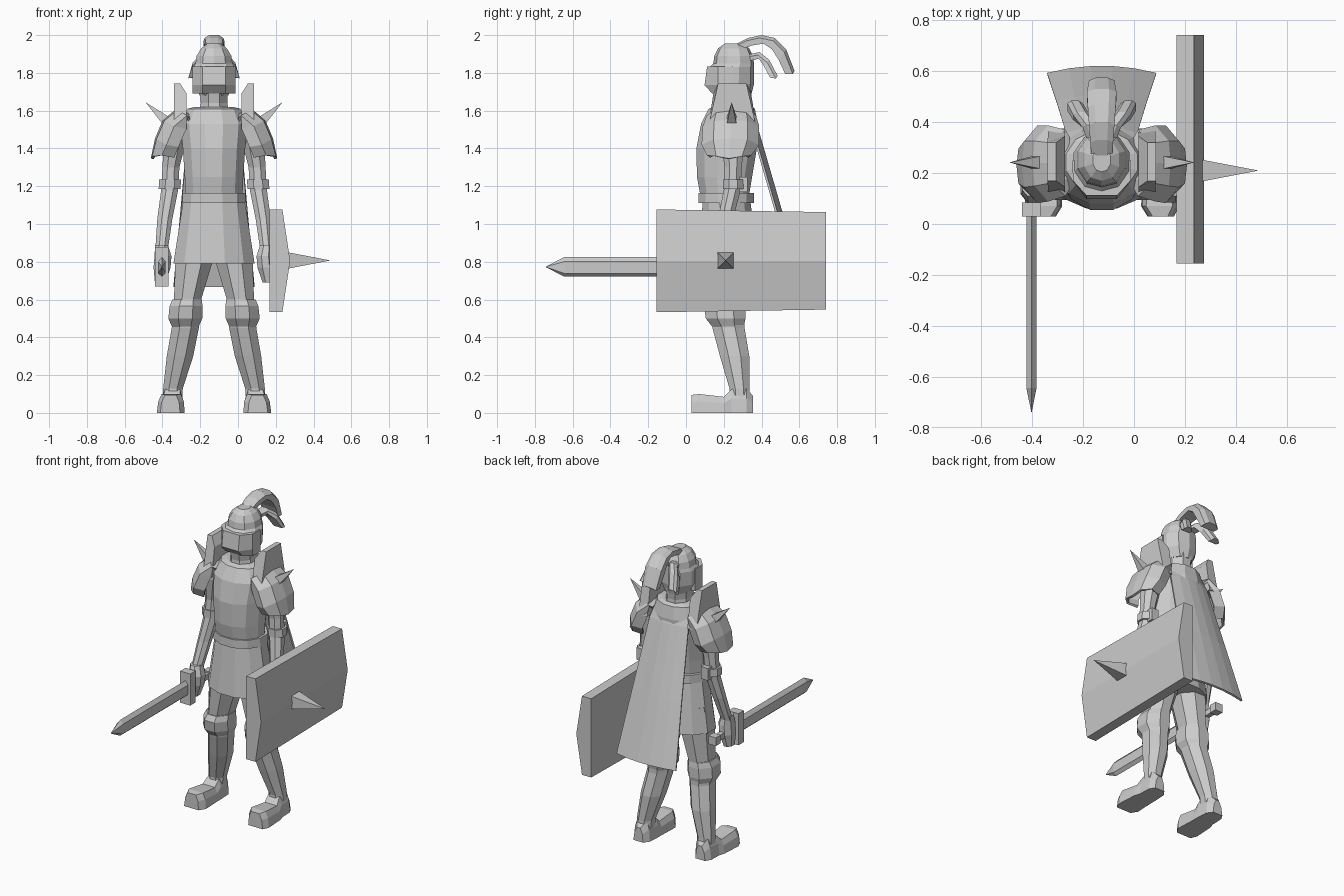
import bpy, bmesh, math
from mathutils import Vector

CX = -0.127  # body mirror plane

steel = bpy.data.materials.new("steel_grey")
steel.diffuse_color = (0.6, 0.6, 0.6, 1)


def finish(name, bm):
    bmesh.ops.recalc_face_normals(bm, faces=bm.faces)
    me = bpy.data.meshes.new(name)
    bm.to_mesh(me)
    bm.free()
    me.materials.append(steel)
    ob = bpy.data.objects.new(name, me)
    bpy.context.collection.objects.link(ob)
    return ob


def skin(name, rings):
    """Skin equal-length point rings and cap both ends."""
    bm = bmesh.new()
    vs = [[bm.verts.new(p) for p in r] for r in rings]
    n = len(vs[0])
    for a, b in zip(vs, vs[1:]):
        for i in range(n):
            j = (i + 1) % n
            bm.faces.new((a[i], a[j], b[j], b[i]))
    bm.faces.new(vs[0])
    bm.faces.new(vs[-1])
    return finish(name, bm)


def loft(name, rows, n=8, s=1):
    """Rows of (x offset, half width, y front, y back, z)."""
    k = 1 / math.cos(math.pi / n)
    rings = []
    for ox, rx, y0, y1, z in rows:
        ring = []
        for i in range(n):
            a = 2 * math.pi * (i + 0.5) / n
            x = max(-1, min(1, k * math.cos(a)))
            y = max(-1, min(1, k * math.sin(a)))
            ring.append((CX + s * (ox + rx * x), (y0 + y1) / 2 + (y1 - y0) / 2 * y, z))
        rings.append(ring)
    return skin(name, rings)


def box(name, x0, x1, y0, y1, z0, z1):
    return skin(name, [[(x0, y0, z), (x1, y0, z), (x1, y1, z), (x0, y1, z)] for z in (z0, z1)])


def spike(name, base, tip, r):
    """Four-sided spike with edges facing y and up."""
    base, tip = Vector(base), Vector(tip)
    d = (tip - base).normalized()
    u = Vector((0, 1, 0))
    w = d.cross(u)
    bm = bmesh.new()
    ring = [bm.verts.new(base + r * (u * a + w * b)) for a, b in ((1, 1), (-1, 1), (-1, -1), (1, -1))]
    t = bm.verts.new(tip)
    for i in range(4):
        bm.faces.new((ring[i], ring[(i + 1) % 4], t))
    bm.faces.new(ring)
    return finish(name, bm)


def plume(name, rows, s=1):
    """Curved feather: rows of (x offset, half width, outer y, outer z, inner y, inner z)."""
    return skin(name, [[(CX + s * (o - h), yi, zi), (CX + s * (o - h), yo - .01, zo - .015),
                        (CX + s * (o - h * .5), yo, zo), (CX + s * (o + h * .5), yo, zo),
                        (CX + s * (o + h), yo - .01, zo - .015), (CX + s * (o + h), yi, zi)]
                       for o, h, yo, zo, yi, zi in rows])


# Torso, belt and skirt
loft("breastplate", [(0, .15, .08, .33, 1.13), (0, .155, .058, .35, 1.25), (0, .165, .055, .375, 1.4),
                     (0, .18, .08, .38, 1.53), (0, .14, .12, .365, 1.61), (0, .10, .15, .345, 1.62)], 12)
loft("belt", [(0, .168, .065, .36, 1.11), (0, .166, .065, .36, 1.165)], 12)
loft("skirt", [(0, .215, .06, .38, .79), (0, .162, .09, .34, 1.13)], 12)

# Head
loft("neck", [(0, .085, .15, .34, 1.57), (0, .07, .155, .335, 1.64), (0, .075, .14, .345, 1.72)])
loft("helmet", [(0, .075, .15, .345, 1.68), (0, .108, .12, .36, 1.74), (0, .11, .125, .36, 1.83),
                (0, .098, .145, .36, 1.85), (0, .092, .15, .355, 1.89), (0, .068, .17, .335, 1.93),
                (0, .035, .205, .30, 1.955)], 10)
# Visor plate wrapped round the front of the helmet
skin("visor", [[(CX + x, y, z) for x, y in ((-.115, .25), (-.113, .17), (-.06, f), (.06, f), (.113, .17), (.115, .25))]
               for z, f in ((1.69, .14), (1.735, .098), (1.835, .112))])
plume("main_plume", [(0, .04, .27, 1.955, .28, 1.92), (0, .045, .33, 1.985, .35, 1.945),
                     (0, .05, .40, 2.0, .41, 1.955), (0, .055, .47, 1.985, .455, 1.925),
                     (0, .058, .53, 1.925, .49, 1.87), (0, .05, .575, 1.81, .525, 1.795)])

# Cape: a flared sheet, slightly bowed
bm = bmesh.new()
grid = []
for y, z, w in ((.35, 1.585, .12), (.385, 1.5, .14), (.51, 1.07, .178), (.622, .67, .215)):
    grid.append([bm.verts.new((CX + w * t, y - .028 * t * t, z)) for t in (-1, -.6, -.2, .2, .6, 1)])
for a, b in zip(grid, grid[1:]):
    for i in range(5):
        bm.faces.new((a[i], a[i + 1], b[i + 1], b[i]))
cape = finish("cape", bm)
cape.modifiers.new("thickness", "SOLIDIFY").thickness = .012

for s, side in ((-1, "right"), (1, "left")):
    X = lambda o: CX + s * o
    # Head side feathers
    plume(side + "_plume", [(.02, .03, .32, 1.895, .32, 1.86), (.045, .03, .39, 1.91, .385, 1.875),
                            (.08, .033, .44, 1.87, .41, 1.84), (.105, .03, .485, 1.785, .445, 1.775)], s)
    # Leg armour
    loft(side + "_leg", [(.22, .05, .23, .34, .06), (.217, .052, .23, .335, .13), (.18, .07, .18, .335, .3),
                         (.152, .072, .14, .31, .45), (.14, .072, .12, .31, .6),
                         (.108, .097, .11, .33, .79), (.10, .09, .12, .32, .95)], 8, s)
    loft(side + "_knee_guard", [(.152, .07, .14, .305, .455), (.152, .09, .105, .315, .50),
                                (.148, .087, .095, .315, .565), (.142, .078, .115, .31, .6)], 8, s)
    # Boot, skinned from heel to toe
    skin(side + "_boot", [[(X(a), y, 0), (X(b), y, 0), (X(b - .008), y, h * .6), (X(b - .025), y, h),
                           (X(a + .02), y, h), (X(a + .005), y, h * .6)]
                          for y, a, b, h in ((.03, .18, .285, .095), (.07, .155, .303, .10), (.2, .16, .295, .085),
                                             (.24, .16, .283, .125), (.32, .165, .28, .13), (.355, .19, .26, .09))])
    # Arm, elbow band and fist
    loft(side + "_arm", [(.278, .033, .12, .19, .86), (.26, .04, .17, .25, 1.03), (.235, .045, .2, .29, 1.18),
                         (.228, .045, .205, .295, 1.3), (.205, .06, .18, .31, 1.45), (.18, .05, .19, .3, 1.55)], 8, s)
    loft(side + "_elbow_band", [(.235, .058, .195, .305, 1.185), (.233, .058, .195, .305, 1.235)], 8, s)
    box(side + "_elbow_boss", X(.21), X(.26), .28, .325, 1.17, 1.25)
    loft(side + "_fist", [(.285, .028, .10, .18, .69), (.275, .045, .085, .20, .77),
                          (.27, .045, .085, .20, .83), (.278, .034, .11, .19, .89)], 8, s)
    # Shoulder shell
    bm = bmesh.new()
    grid = []
    for o, z, h, c in ((.13, 1.58, .10, .24), (.20, 1.60, .125, .24), (.265, 1.545, .142, .238),
                       (.305, 1.45, .145, .235), (.327, 1.345, .11, .228)):
        grid.append([bm.verts.new((X(o - .055 * t ** 4 * (o > .15)), c + h * t, z - .03 * t ** 4 * (z > 1.4) + .02 * abs(t) * (z < 1.4)))
                     for t in (-1, -.6, 0, .6, 1)])
    for a, b in zip(grid, grid[1:]):
        for i in range(4):
            bm.faces.new((a[i], a[i + 1], b[i + 1], b[i]))
    # Side flaps closing the shell towards the arm
    for i in (0, 4):
        inner = [bm.verts.new((X(max(.15, abs(g[i].co.x - CX) - .06)), g[i].co.y * .85 + .0355, g[i].co.z - .01)) for g in grid[1:]]
        edge = [g[i] for g in grid[1:]]
        for j in range(3):
            bm.faces.new((edge[j], edge[j + 1], inner[j + 1], inner[j]))
    shell = finish(side + "_shoulder_shell", bm)
    mod = shell.modifiers.new("thickness", "SOLIDIFY")
    mod.thickness, mod.offset = .016, 0
    # Upright neck guard on the shoulder
    skin(side + "_neck_guard", [[(X(o), .245 + d * w, z) for o, z, w in
                                 ((.21, 1.5, .13), (.145, 1.5, .13), (.145, 1.69, .10), (.18, 1.745, .075), (.213, 1.745, .075))]
                                for d in (-1, -.6, .6, 1)])
    spike(side + "_shoulder_spike", (X(.235), .242, 1.53), (X(.363), .242, 1.645), .03)

# Sword: hexagonal blade, guard, grip, pommel
SX, SZ = -.403, .773
skin("sword_blade", [[(SX + x * k, y, SZ + z * k) for x, z in
                      ((0, .052), (.02, .028), (.02, -.034), (0, -.052), (-.02, -.034), (-.02, .028))]
                     for y, k in ((.06, 1), (-.645, 1), (-.74, .04))])
box("sword_guard", -.44, -.367, .03, .085, .67, .877)
box("sword_grip", SX - .016, SX + .016, .08, .27, SZ - .018, SZ + .018)
box("sword_pommel", SX - .027, SX + .027, .255, .305, SZ - .027, SZ + .027)

# Shield: ridged slab, slightly taller at the front end
skin("shield", [[(.168, y, .805 - h), (.235, y, .805 - h), (.276, y, .805), (.235, y, .805 + h), (.168, y, .805 + h)]
                for y, h in ((-.155, .272), (.742, .258))])
spike("shield_spike", (.265, .21, .807), (.49, .21, .807), .043)
box("shield_handle", .12, .175, .11, .18, .78, .82)
